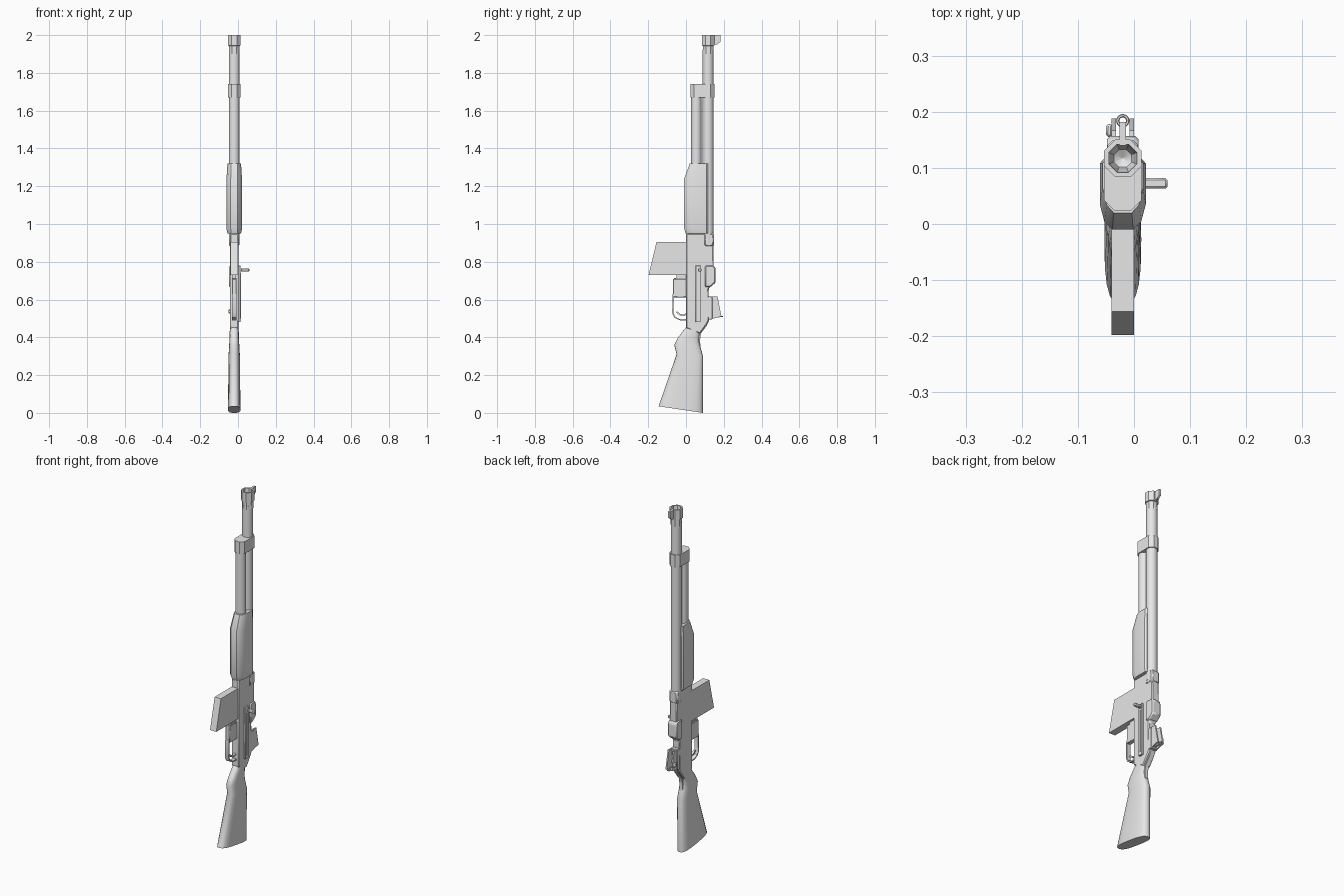
import bpy, bmesh, math
from mathutils import Vector

cube = bpy.data.objects.get("Cube")
if cube:
    bpy.data.objects.remove(cube, do_unlink=True)

CX = -0.02       # centre plane of the rifle
BARREL_Y = 0.117

grey = bpy.data.materials.new("plain grey")
grey.use_nodes = True
grey.diffuse_color = (0.8, 0.8, 0.8, 1)
grey.node_tree.nodes["Principled BSDF"].inputs["Base Color"].default_value = (0.8, 0.8, 0.8, 1)


def finish(obj, bevel=0, angle=30):
    obj.data.materials.append(grey)
    if bevel:
        mod = obj.modifiers.new("Bevel", 'BEVEL')
        mod.width = bevel
        mod.segments = 1
        mod.limit_method = 'ANGLE'
    bpy.ops.object.select_all(action='DESELECT')
    obj.select_set(True)
    bpy.context.view_layer.objects.active = obj
    bpy.ops.object.shade_smooth_by_angle(angle=math.radians(angle))
    return obj


def loft(name, rings, bevel=0, angle=30):
    """Skin closed rings of equal length and cap both ends."""
    bm = bmesh.new()
    loops = [[bm.verts.new(p) for p in ring] for ring in rings]
    n = len(loops[0])
    for a, b in zip(loops, loops[1:]):
        for i in range(n):
            j = (i + 1) % n
            bm.faces.new((a[i], a[j], b[j], b[i]))
    bm.faces.new(loops[0])
    bm.faces.new(loops[-1])
    bmesh.ops.recalc_face_normals(bm, faces=bm.faces)
    mesh = bpy.data.meshes.new(name)
    bm.to_mesh(mesh)
    bm.free()
    obj = bpy.data.objects.new(name, mesh)
    bpy.context.collection.objects.link(obj)
    return finish(obj, bevel, angle)


def prism(name, profile, half, x=CX, bevel=0):
    """Side outline (y, z) extruded across the width."""
    return loft(name, [[(x + s * half, y, z) for y, z in profile] for s in (-1, 1)], bevel)


def box(name, y0, y1, z0, z1, half, x=CX, bevel=0):
    return prism(name, [(y0, z0), (y1, z0), (y1, z1), (y0, z1)], half, x, bevel)


def circle(r, y, z, sides):
    step = 2 * math.pi / sides
    return [(CX + r * math.cos((i + 0.5) * step), y + r * math.sin((i + 0.5) * step), z)
            for i in range(sides)]


def turned(name, profile, y, sides):
    return loft(name, [circle(r, y, z, sides) for r, z in profile])


def strip(name, path, thick, half):
    """Ribbon of even thickness following a side path."""
    pts = [Vector(p) for p in path]
    near, far = [], []
    for i, p in enumerate(pts):
        d = (pts[min(i + 1, len(pts) - 1)] - pts[max(i - 1, 0)]).normalized()
        off = Vector((-d.y, d.x)) * thick / 2
        near.append(p + off)
        far.append(p - off)
    return prism(name, [tuple(p) for p in near + far[::-1]], half)


# Barrel, muzzle with open bore, and gas tube
turned("barrel", [(0.029, 0.9), (0.029, 1.92)], BARREL_Y, 16)
turned("muzzle", [(0.03, 1.9), (0.03, 1.943), (0.036, 1.945), (0.036, 2.0),
                  (0.027, 2.0), (0.025, 1.97), (0.017, 1.945), (0.001, 1.935)], BARREL_Y, 8)
turned("gas_tube", [(0.028, 1.25), (0.028, 1.7)], 0.055, 14)

# Front sight blade
prism("front_sight", [(0.14, 1.95), (0.165, 1.95), (0.182, 1.965), (0.182, 2.0), (0.14, 2.0)], 0.006)

# Band clamping both tubes
bm = bmesh.new()
for z in (1.67, 1.74):
    for y in (BARREL_Y, 0.056):
        for p in circle(0.036, y, z, 8):
            bm.verts.new(p)
hull = bmesh.ops.convex_hull(bm, input=bm.verts)
bmesh.ops.delete(bm, geom=[v for v in bm.verts if not v.link_faces], context='VERTS')
bmesh.ops.dissolve_limit(bm, angle_limit=0.01, verts=bm.verts, edges=bm.edges)
bmesh.ops.recalc_face_normals(bm, faces=bm.faces)
mesh = bpy.data.meshes.new("tube_band")
bm.to_mesh(mesh)
bm.free()
band = bpy.data.objects.new("tube_band", mesh)
bpy.context.collection.objects.link(band)
finish(band)


# Handguard: rounded trough section with a sloped upper end
def trough(z, w, front):
    half = [(w * 0.8, 0.117), (w, 0.108), (w, front + 0.045), (w * 0.8, front + 0.014), (w * 0.45, front)]
    right = [(CX + x, y, z) for x, y in half]
    return right + [(2 * CX - x, y, z) for x, y, z in reversed(right)]


loft("handguard", [trough(0.95, 0.036, -0.002), trough(0.975, 0.041, -0.01),
                   trough(1.24, 0.041, -0.01), trough(1.32, 0.036, 0.02)], angle=40)

# Receiver body, raised rear bridge and rear tang
prism("receiver", [(0, 0.45), (0, 0.95), (0.145, 0.95), (0.147, 0.77), (0.14, 0.69), (0.12, 0.655),
                   (0.122, 0.49), (0.108, 0.465), (0.075, 0.42), (0.04, 0.43)], 0.023, bevel=0.005)
prism("receiver_bridge", [(0.1, 0.78), (0.147, 0.78), (0.157, 0.765), (0.157, 0.69),
                          (0.128, 0.665), (0.1, 0.665)], 0.028, bevel=0.006)
box("chamber_ring", 0.095, 0.149, 0.88, 0.952, 0.027, bevel=0.008)
strip("tang", [(0.118, 0.49), (0.104, 0.462), (0.076, 0.425), (0.069, 0.385), (0.072, 0.35)], 0.01, 0.01)

# Bolt slide and handle on the left side
box("slide_rail", 0.05, 0.078, 0.48, 0.78, 0.006, x=CX + 0.027, bevel=0.002)
box("slide_groove_plate", 0.06, 0.068, 0.5, 0.74, 0.002, x=CX + 0.034)
box("bolt_handle", 0.063, 0.082, 0.748, 0.765, 0.0225, x=0.0375, bevel=0.004)

# Magazine and its catch
prism("magazine", [(0.01, 0.73), (-0.198, 0.73), (-0.156, 0.905), (0.01, 0.905)], 0.02)
box("magazine_catch", -0.063, 0.01, 0.705, 0.715, 0.012)
box("magazine_catch_link", -0.05, 0.01, 0.7, 0.735, 0.008)

# Trigger group
box("trigger_housing", -0.068, 0.01, 0.612, 0.71, 0.013, bevel=0.003)
strip("trigger_guard", [(-0.067, 0.63), (-0.07, 0.53), (-0.06, 0.507), (-0.035, 0.494), (0.01, 0.492)],
      0.007, 0.012)
strip("trigger", [(0.01, 0.527), (-0.012, 0.517), (-0.032, 0.52), (-0.05, 0.535)], 0.008, 0.006)

# Rear sight: base, two ears, aperture and knob
box("rear_sight_base", 0.11, 0.14, 0.495, 0.615, 0.022, bevel=0.003)
for side, label in ((1, "left"), (-1, "right")):
    prism("rear_sight_ear_" + label, [(0.12, 0.615), (0.167, 0.615), (0.188, 0.51), (0.125, 0.495)],
          0.004, x=CX + side * 0.016)
box("aperture_post", 0.13, 0.178, 0.504, 0.516, 0.005)
bpy.ops.mesh.primitive_torus_add(major_radius=0.009, minor_radius=0.003, major_segments=16,
                                 minor_segments=6, location=(CX, 0.184, 0.51))
ring = bpy.context.object
ring.name = "aperture_ring"
finish(ring)
box("sight_knob", 0.155, 0.178, 0.525, 0.55, 0.006, x=CX - 0.024, bevel=0.004)


# Shoulder stock: rounded sections from butt to wrist
def stock_ring(front, zf, back, zb, w, sides=20):
    ring = []
    for i in range(sides):
        a = 2 * math.pi * i / sides
        c, s = math.cos(a), math.sin(a)
        x = math.copysign(abs(c) ** 0.7, c) * w
        t = (1 + math.copysign(abs(s) ** 0.7, s)) / 2
        ring.append((CX + x, front + (back - front) * t, zf + (zb - zf) * t))
    return ring


loft("stock", [stock_ring(*s) for s in (
    (-0.145, 0.035, 0.09, 0.0, 0.033), (-0.05, 0.31, 0.09, 0.3, 0.03),
    (-0.062, 0.36, 0.075, 0.355, 0.027), (-0.045, 0.395, 0.069, 0.385, 0.025),
    (-0.013, 0.437, 0.073, 0.42, 0.024), (0.002, 0.455, 0.105, 0.465, 0.022))], angle=40)
